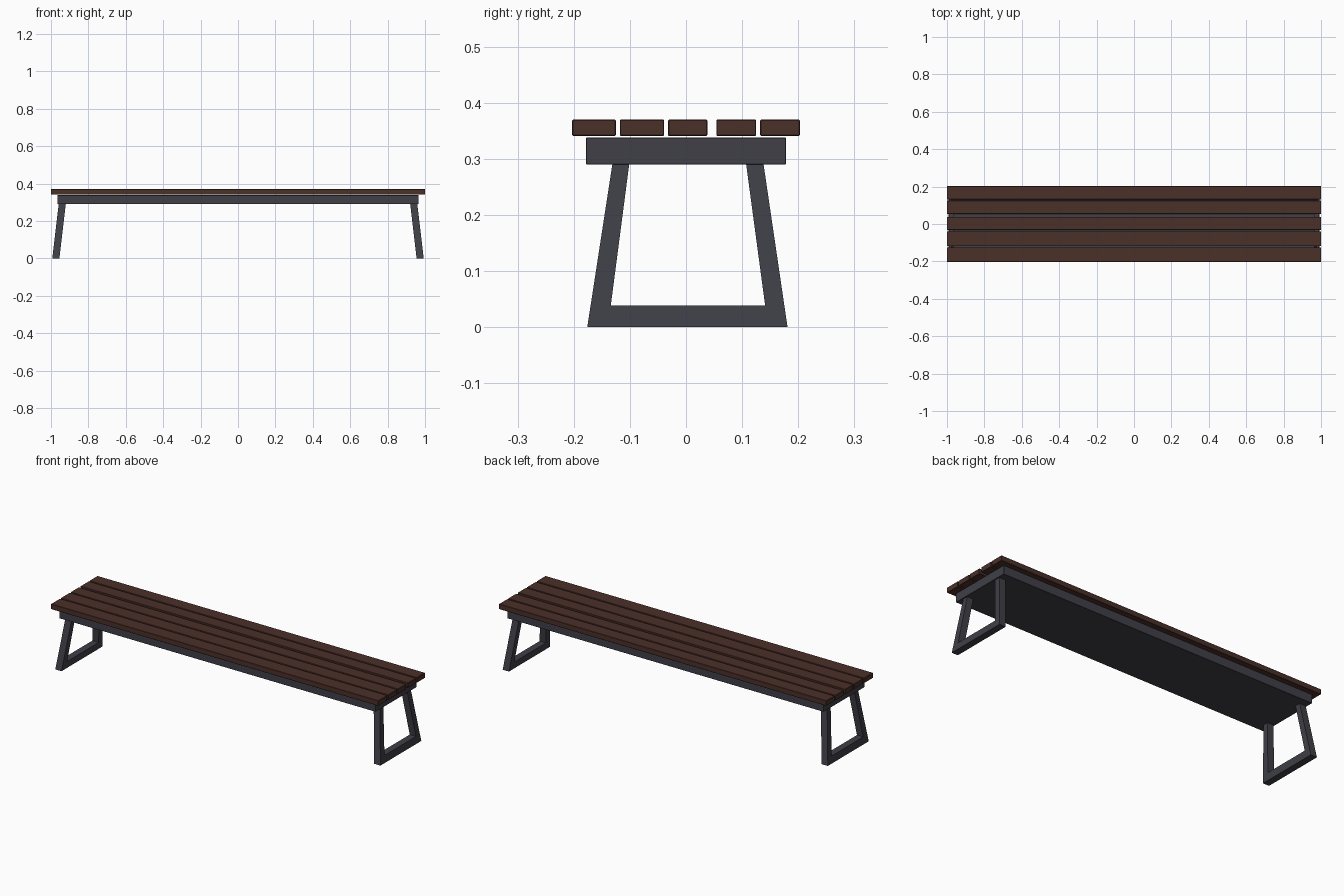
import bpy
import bmesh

if "Cube" in bpy.data.objects:
    bpy.data.objects.remove(bpy.data.objects["Cube"])


def material(name, rgb):
    m = bpy.data.materials.new(name)
    m.diffuse_color = (*rgb, 1)
    m.use_nodes = True
    m.node_tree.nodes["Principled BSDF"].inputs["Base Color"].default_value = m.diffuse_color
    return m


WOOD = material("dark brown wood", (0.068, 0.029, 0.022))
METAL = material("charcoal metal", (0.050, 0.050, 0.064))


def finish(name, bm, mat):
    bmesh.ops.recalc_face_normals(bm, faces=bm.faces[:])
    mesh = bpy.data.meshes.new(name)
    bm.to_mesh(mesh)
    bm.free()
    mesh.materials.append(mat)
    ob = bpy.data.objects.new(name, mesh)
    bpy.context.collection.objects.link(ob)
    return ob


def box(name, lo, hi, mat, bevel):
    bm = bmesh.new()
    bmesh.ops.create_cube(bm, size=1)
    for v in bm.verts:
        v.co = [(a + b) / 2 + c * (b - a) for a, b, c in zip(lo, hi, v.co)]
    ob = finish(name, bm, mat)
    mod = ob.modifiers.new("soft edges", 'BEVEL')
    mod.width = bevel
    mod.segments = 1
    return ob


# Five seat boards running the full length
boards = [(-0.203, -0.125), (-0.118, -0.039), (-0.032, 0.038),
          (0.054, 0.125), (0.132, 0.203)]
for i, (y0, y1) in enumerate(boards):
    box(f"seat_board_{i + 1}", (-1, y0, 0.341), (1, y1, 0.37), WOOD, 0.0015)

# Metal bed under the boards
box("seat_frame", (-0.965, -0.178, 0.29), (0.965, 0.178, 0.338), METAL, 0.0008)


# U-shaped leg frames with mitred lower corners, leaning outward
def leg_frame(name, side):
    outer = [(-0.131, 0.292), (-0.176, 0.0), (0.181, 0.0), (0.138, 0.292)]
    inner = [(-0.101, 0.292), (-0.134, 0.039), (0.141, 0.039), (0.107, 0.292)]
    bm = bmesh.new()

    def ring(points, x):
        return [bm.verts.new((side * (x - 0.118 * z), y, z)) for y, z in points]

    oo, oi = ring(outer, 0.993), ring(outer, 0.955)
    io, ii = ring(inner, 0.993), ring(inner, 0.955)
    sections = list(zip(oo, oi, ii, io))
    for a, b in zip(sections, sections[1:]):
        for k in range(4):
            n = (k + 1) % 4
            bm.faces.new((a[k], a[n], b[n], b[k]))
    bm.faces.new(sections[0])
    bm.faces.new(sections[-1])
    finish(name, bm, METAL)


leg_frame("right_leg_frame", 1)
leg_frame("left_leg_frame", -1)
